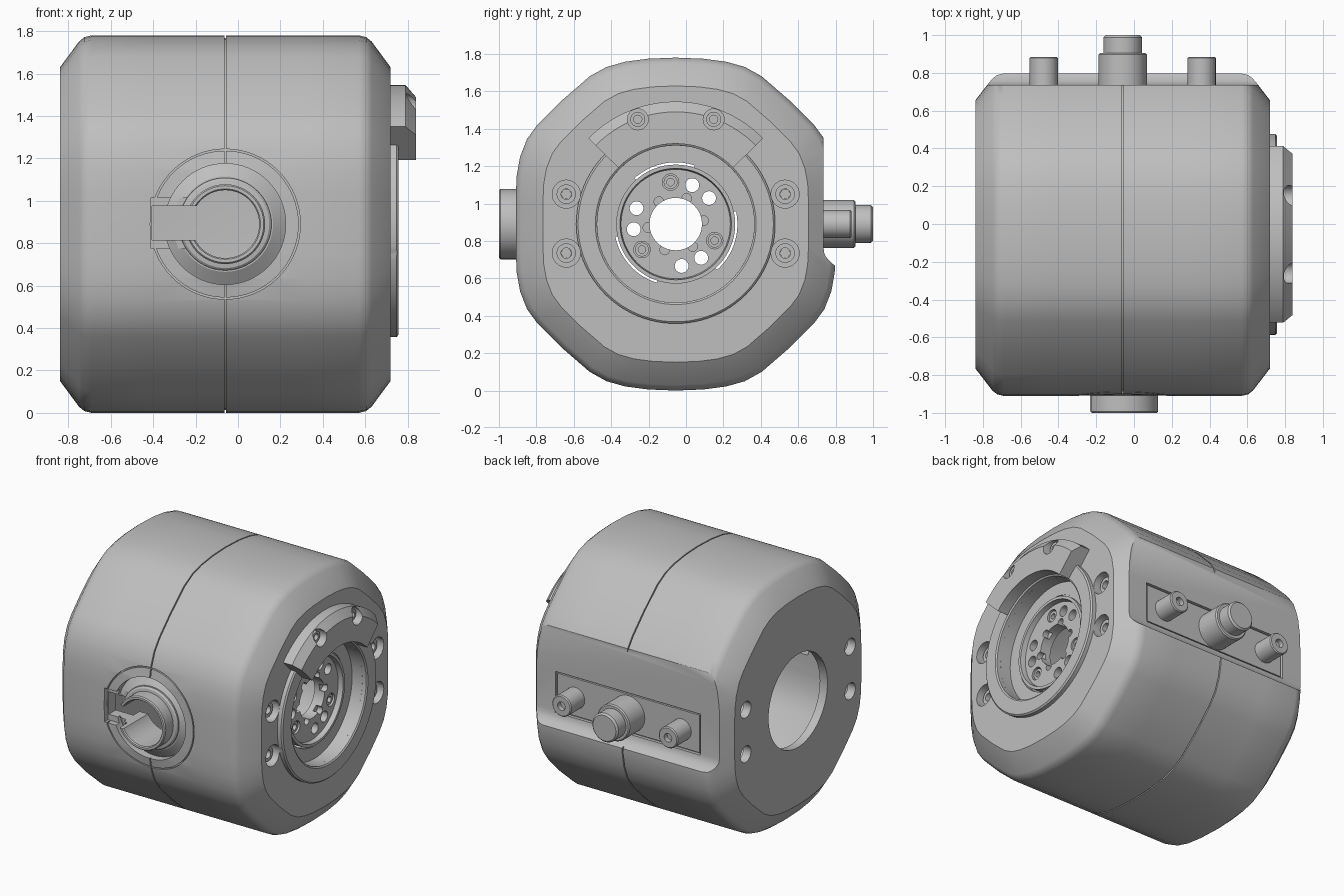
import bpy, bmesh, math

cube = bpy.data.objects.get("Cube")
if cube:
    bpy.data.objects.remove(cube)

grey = bpy.data.materials.new("satin_grey")
grey.use_nodes = True
COLOUR = (0.52, 0.52, 0.52, 1)
grey.diffuse_color = COLOUR
grey.node_tree.nodes["Principled BSDF"].inputs["Base Color"].default_value = COLOUR

CY, CZ = -0.055, 0.89       # main axis, runs along x
CX = -0.06                  # seam and cross axis, runs along y


def finish(name, bm):
    bmesh.ops.remove_doubles(bm, verts=bm.verts, dist=1e-5)
    bmesh.ops.recalc_face_normals(bm, faces=bm.faces)
    mesh = bpy.data.meshes.new(name)
    bm.to_mesh(mesh)
    bm.free()
    mesh.materials.append(grey)
    obj = bpy.data.objects.new(name, mesh)
    bpy.context.collection.objects.link(obj)
    return obj


def loft(name, rings, closed=False):
    """Skin a list of point rings, capping the ends unless closed."""
    bm = bmesh.new()
    loops = [[bm.verts.new(p) for p in ring] for ring in rings]
    n = len(loops[0])
    pairs = list(zip(loops, loops[1:])) + ([(loops[-1], loops[0])] if closed else [])
    for a, b in pairs:
        for i in range(n):
            j = (i + 1) % n
            bm.faces.new((a[i], a[j], b[j], b[i]))
    if not closed:
        bm.faces.new(loops[0])
        bm.faces.new(loops[-1])
    return finish(name, bm)


def turned(name, axis, centre, profile, start=0, end=360, steps=64):
    """Revolve a closed (radius, position) profile about the x or y axis."""
    full = end - start == 360
    rings = []
    for k in range(steps if full else steps + 1):
        a = math.radians(start + (end - start) * k / steps)
        ring = []
        for r, t in profile:
            u, v = centre[0] + r * math.cos(a), centre[1] + r * math.sin(a)
            ring.append((t, u, v) if axis == "x" else (u, t, v))
        rings.append(ring)
    return loft(name, rings, full)


def rod(name, axis, centre, r, t0, t1, steps=32, bevel=0.0):
    """Solid cylinder between two positions, bevelled at t1."""
    s = math.copysign(bevel, t1 - t0)
    profile = [(r, t0), (r, t1 - s), (r - bevel, t1)] if bevel else [(r, t0), (r, t1)]
    angles = [math.tau * k / steps for k in range(steps)]
    rings = []
    for rad, t in profile:
        pts = [(centre[0] + rad * math.cos(a), centre[1] + rad * math.sin(a)) for a in angles]
        rings.append([(t, u, v) if axis == "x" else (u, t, v) for u, v in pts])
    return loft(name, rings)


def box(name, lo, hi):
    ring = lambda x: [(x, lo[1], lo[2]), (x, hi[1], lo[2]), (x, hi[1], hi[2]), (x, lo[1], hi[2])]
    return loft(name, [ring(lo[0]), ring(hi[0])])


def cut(obj, *cutters):
    for c in cutters:
        m = obj.modifiers.new("cut", "BOOLEAN")
        m.operation, m.solver, m.object = "DIFFERENCE", "EXACT", c
        bpy.context.view_layer.objects.active = obj
        bpy.ops.object.modifier_apply(modifier=m.name)
        bpy.data.objects.remove(c)


def polar(r, degrees):
    a = math.radians(degrees)
    return CY + r * math.cos(a), CZ + r * math.sin(a)


# Housing: rounded octagon lofted along x, with chamfered ends and a seam groove
quarter = [(0, .89), (.15, .884), (.27, .868), (.37, .84), (.46, .79), (.61, .66),
           (.74, .53), (.795, .455), (.832, .36), (.85, .26), (.855, .15), (.855, 0)]
right = quarter + [(y, -z) for y, z in quarter[-2::-1]]
outline = right + [(-y, z) for y, z in right[-2:0:-1]]


def shell(name, stations):
    return loft(name, [[(x, CY + y * s, CZ + z * s) for y, z in outline] for x, s in stations])


housing = shell("housing", [
    (-.84, .83), (-.75, .967), (-.725, .99), (-.69, 1), (CX - .37, 1), (CX - .004, 1),
    (CX - .004, .985), (CX + .004, .985), (CX + .004, 1), (CX + .37, 1), (.57, 1),
    (.605, .99), (.63, .967), (.72, .83)])
cut(housing, shell("cavity_cutter", [(-.78, .84), (-.74, .86), (.56, .86), (.60, .84)]))

# Flat connector face on the back, with a curved lower lip
lip = [(.735, 1.7), (.735, .765), (.74, .73), (.755, .705), (.78, .68), (.81, .66), (1.1, .6), (1.1, 1.7)]
cut(housing, loft("lip_cutter", [[(x, y, z) for y, z in lip] for x in (-1, 1)]))
cut(housing, box("panel_cutter", (-.63, .715, .75), (.51, .9, 1.04)))
panel = box("connector_panel", (-.618, .69, .762), (.498, .73, 1.028))

# Main bore and the stepped recess on the right end
cut(housing, rod("bore_cutter", "x", (CY, CZ), .33, -1, 1, 64),
    rod("recess_cutter", "x", (CY, CZ), .42, .64, 1, 64))

# Front port: engraved ring, flared dish, open centre and side slot
port = (CX, CZ)
cut(housing,
    turned("ring_cutter", "y", port, [(.346, -1), (.354, -1), (.354, -.875), (.346, -.875)]),
    turned("dish_cutter", "y", port, [(.285, -1), (.285, -.845), (.225, -.885), (.17, -.885), (.17, -1)]),
    rod("port_cutter", "y", port, .18, -1.1, -.6, 48),
    box("wide_slot_cutter", (-.41, -1, .775), (-.22, -.87, 1.015)),
    box("slot_cutter", (-.405, -1, .815), (-.18, -.6, .975)))
tube = turned("front_tube", "y", port, [(.16, -.72), (.222, -.72), (.218, -.895), (.207, -.905), (.188, -.908),
                                        (.188, -.992), (.181, -1), (.166, -1), (.16, -.992)])
cut(tube, box("tube_slot_cutter", (-.45, -1.1, .815), (-.15, -.6, .975)))

# Flange ring on the right end
flange = turned("flange_ring", "x", (CY, CZ), [(.42, .70), (.42, .75), (.43, .757), (.522, .757),
                                               (.532, .748), (.532, .70)], steps=96)

# Counterbored end screws, right and left ends
for y in (CY - .585, CY + .585):
    for z in (.735, 1.05):
        cut(housing, rod("bolt_cutter", "x", (y, z), .075, .64, 1),
            rod("bolt_cutter", "x", (y, z), .058, -1, -.70))
        cut(flange, rod("bolt_cutter", "x", (y, z), .075, .6, 1))
        turned("end_screw", "x", (y, z), [(.028, .63), (.052, .63), (.052, .685), (.028, .685)], steps=24)
        rod("end_screw_core", "x", (y, z), .03, .63, .65, 6)

# Raised arc clamp with two screws
clamp = turned("arc_clamp", "x", (CY, CZ), [(.43, .70), (.43, .838), (.60, .838), (.655, .79), (.655, .70)],
               start=44.5, end=135.5, steps=32)
for side in (-1, 1):
    spot = (CY + side * .203, 1.45)
    cut(clamp, rod("clamp_cutter", "x", spot, .056, .76, 1))
    turned("clamp_screw", "x", spot, [(.022, .75), (.04, .75), (.04, .795), (.022, .795)], steps=24)

# Inner hub disc with a three-fold hole pattern and a notched centre
hub = turned("hub_disc", "x", (CY, CZ), [(.14, .54), (.318, .54), (.318, .655), (.298, .655),
                                         (.292, .62), (.14, .62)])
for turn in (97, 217, 337):
    for offset in (-30, -59):
        cut(hub, rod("hole_cutter", "x", polar(.226, turn + offset), .037, .4, .8, 24))
    for offset in (-30, 30):
        cut(hub, rod("notch_cutter", "x", polar(.15, turn + offset), .026, .58, .8, 16))
    spot = polar(.226, turn)
    cut(hub, rod("hub_screw_cutter", "x", spot, .044, .57, .8, 24))
    turned("hub_screw", "x", spot, [(.02, .56), (.037, .56), (.037, .61), (.02, .61)], steps=24)
    # Bridge from the hub to the bore wall
    turned("hub_bridge", "x", (CY, CZ), [(.31, .605), (.335, .605), (.335, .635), (.31, .635)],
           start=turn + 35, end=turn + 95, steps=12)

# Connector plug and two hollow pins on the back
rod("plug_base", "y", port, .128, .70, .905, 48, .008)
rod("plug_tip", "y", port, .102, .88, 1.0, 48, .012)
for x in (CX - .418, CX + .418):
    turned("guide_pin", "y", (x, CZ), [(.03, .70), (.075, .70), (.075, .878), (.068, .885), (.03, .885)], steps=32)
    rod("guide_pin_core", "y", (x, CZ), .032, .70, .85, 24)

# Smooth shading with sharp edges kept
for obj in bpy.context.scene.objects:
    if obj.type == "MESH":
        bpy.ops.object.select_all(action="DESELECT")
        obj.select_set(True)
        bpy.context.view_layer.objects.active = obj
        bpy.ops.object.shade_smooth_by_angle(angle=math.radians(28))
